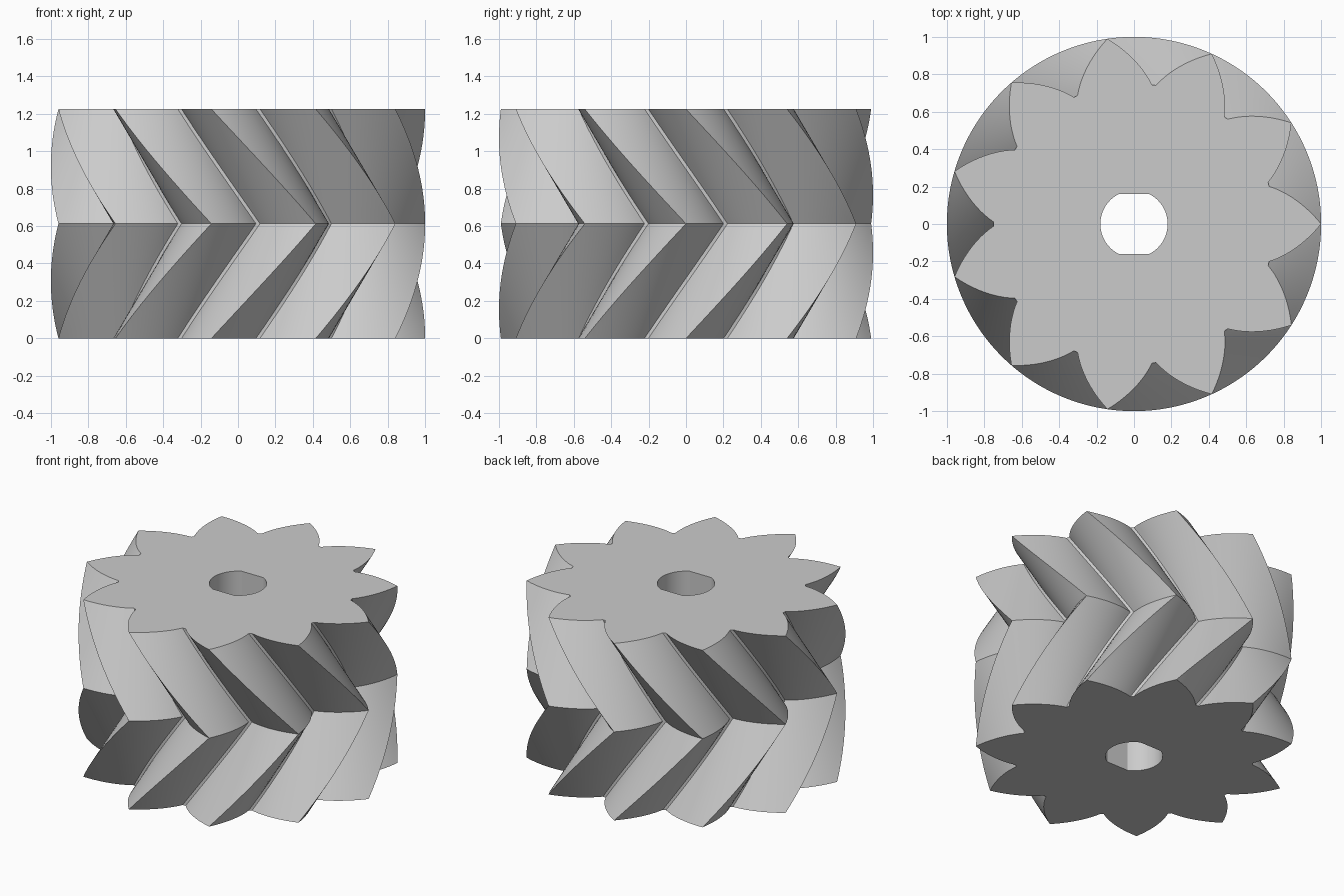
import bpy
import bmesh
from math import acos, atan, cos, pi, radians, sin, sqrt

TEETH = 11
TIP, ROOT, BASE = 1.0, 0.75, 0.63      # tip, root and involute base radii
HEIGHT = 1.225
PITCH = 2 * pi / TEETH                 # each half twists by one tooth
FLANK_STEPS, TWIST_STEPS = 10, 16
BORE, FLAT = 0.18, 0.16                # bore radius, distance to its flats

cube = bpy.data.objects.get("Cube")
if cube:
    bpy.data.objects.remove(cube, do_unlink=True)


def involute(r):
    t = sqrt((r / BASE) ** 2 - 1)
    return t - atan(t)


def gear_profile():
    """Pointed involute teeth as (radius, angle) pairs."""
    flank = []
    for i in range(FLANK_STEPS + 1):
        r = ROOT + (TIP - ROOT) * i / FLANK_STEPS
        flank.append((r, involute(TIP) - involute(r)))
    tooth = [(r, -a) for r, a in flank] + flank[-2::-1]
    return [(r, a + k * PITCH) for k in range(TEETH) for r, a in tooth]


def bore_profile():
    """Round bore with a flat at the front and the back."""
    half = acos(FLAT / BORE)
    sweep = pi - 2 * half
    points = []
    for start in (-pi / 2 + half, pi / 2 + half):
        for i in range(17):
            a = start + sweep * i / 16
            points.append((BORE, a))
    return points


def ring(bm, profile, z, twist=0.0):
    return [bm.verts.new((r * cos(a + twist), r * sin(a + twist), z))
            for r, a in profile]


def skin(bm, low, high):
    for i in range(len(low)):
        j = (i + 1) % len(low)
        bm.faces.new((low[i], low[j], high[j], high[i]))


def cap(bm, outer, inner):
    edges = []
    for loop in (outer, inner):
        for i, v in enumerate(loop):
            edges.append(bm.edges.get((v, loop[(i + 1) % len(loop)])))
    bmesh.ops.triangle_fill(bm, edges=edges, use_beauty=True)


bm = bmesh.new()

# Twisted teeth, turning one way to mid height and back again
teeth = gear_profile()
layers = []
for s in range(2 * TWIST_STEPS + 1):
    turn = PITCH * (1 - abs(s / TWIST_STEPS - 1))
    layers.append(ring(bm, teeth, HEIGHT * s / (2 * TWIST_STEPS), turn))
for low, high in zip(layers, layers[1:]):
    skin(bm, low, high)

# Straight bore through the middle
bore = bore_profile()
bore_low, bore_high = ring(bm, bore, 0), ring(bm, bore, HEIGHT)
skin(bm, bore_low, bore_high)

# Flat end faces
cap(bm, layers[0], bore_low)
cap(bm, layers[-1], bore_high)
bmesh.ops.recalc_face_normals(bm, faces=bm.faces)

mesh = bpy.data.meshes.new("herringbone_gear")
bm.to_mesh(mesh)
bm.free()
gear = bpy.data.objects.new("herringbone_gear", mesh)
bpy.context.collection.objects.link(gear)

# Plain grey
grey = bpy.data.materials.new("plain_grey")
grey.use_nodes = True
colour = (0.6, 0.6, 0.6, 1.0)
grey.diffuse_color = colour
grey.node_tree.nodes["Principled BSDF"].inputs["Base Color"].default_value = colour
mesh.materials.append(grey)

# Smooth flanks with crisp tips, roots and ends
bpy.ops.object.select_all(action="DESELECT")
gear.select_set(True)
bpy.context.view_layer.objects.active = gear
bpy.ops.object.shade_smooth_by_angle(angle=radians(25))
